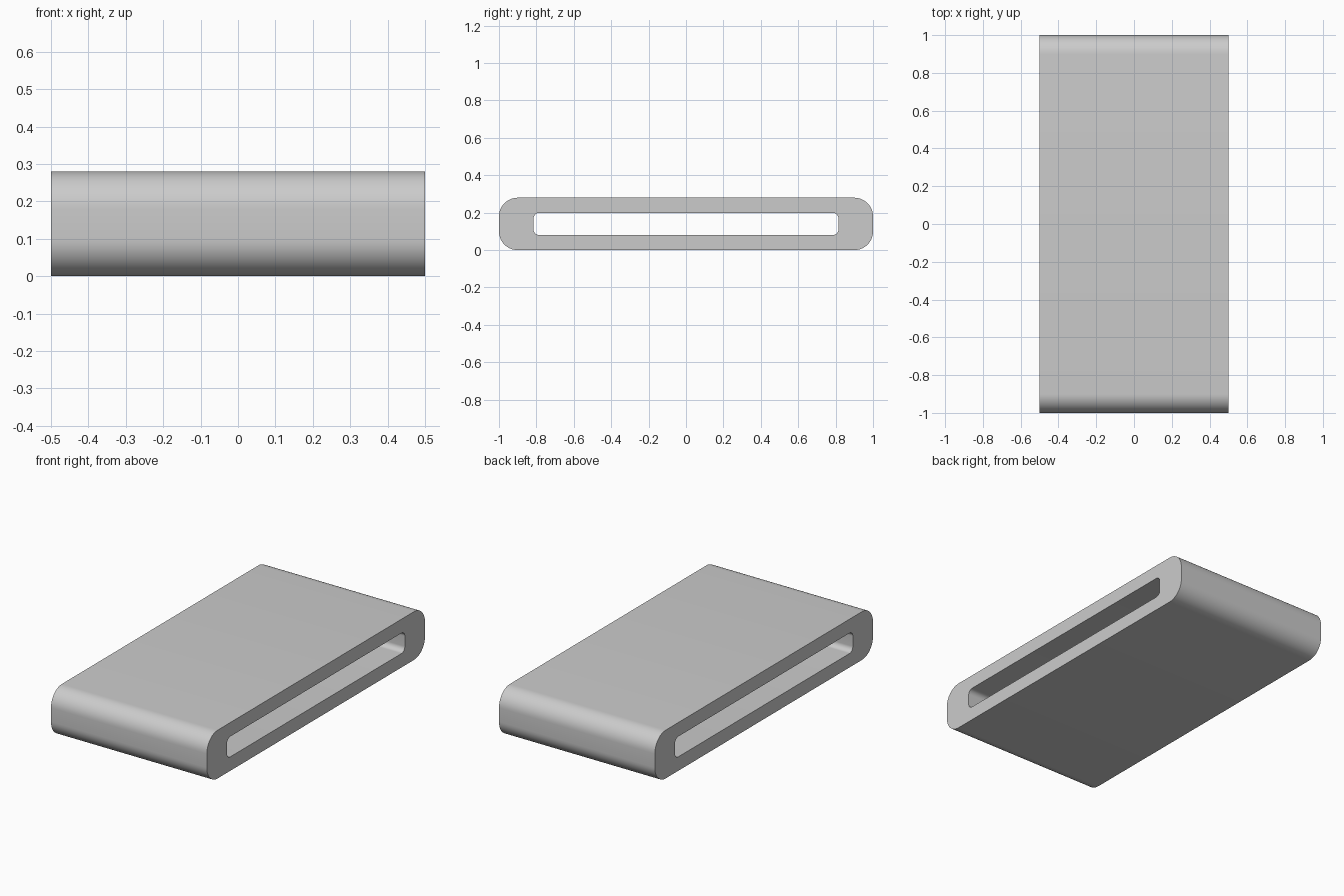
import bpy, bmesh, math

if "Cube" in bpy.data.objects:
    bpy.data.objects.remove(bpy.data.objects["Cube"])

HALF_WIDTH = 0.5
MID_Z = 0.14
SEG = 12


def rounded_rect(half_y, half_z, radius):
    """Points of a rounded rectangle in the YZ plane, counter-clockwise."""
    pts = []
    for i, (sy, sz) in enumerate([(1, 1), (-1, 1), (-1, -1), (1, -1)]):
        for k in range(SEG + 1):
            a = math.pi / 2 * (i + k / SEG)
            pts.append((sy * (half_y - radius) + radius * math.cos(a),
                        MID_Z + sz * (half_z - radius) + radius * math.sin(a)))
    return pts


# Flat sleeve: rounded outer wall, rounded slot running through along x
outer = rounded_rect(1.0, 0.14, 0.1)
inner = rounded_rect(0.815, 0.059, 0.03)

bm = bmesh.new()
rings = [[bm.verts.new((x, y, z)) for y, z in prof]
         for prof, x in ((outer, HALF_WIDTH), (outer, -HALF_WIDTH),
                         (inner, -HALF_WIDTH), (inner, HALF_WIDTH))]
n = len(outer)
for r in range(4):
    a, b = rings[r], rings[(r + 1) % 4]
    for i in range(n):
        j = (i + 1) % n
        bm.faces.new((a[i], a[j], b[j], b[i]))
bmesh.ops.recalc_face_normals(bm, faces=bm.faces)

mesh = bpy.data.meshes.new("slotted_sleeve")
bm.to_mesh(mesh)
bm.free()
sleeve = bpy.data.objects.new("slotted_sleeve", mesh)
bpy.context.collection.objects.link(sleeve)

# Smooth corners, crisp end rims
bpy.context.view_layer.objects.active = sleeve
sleeve.select_set(True)
bpy.ops.object.shade_smooth_by_angle(angle=math.radians(30))
